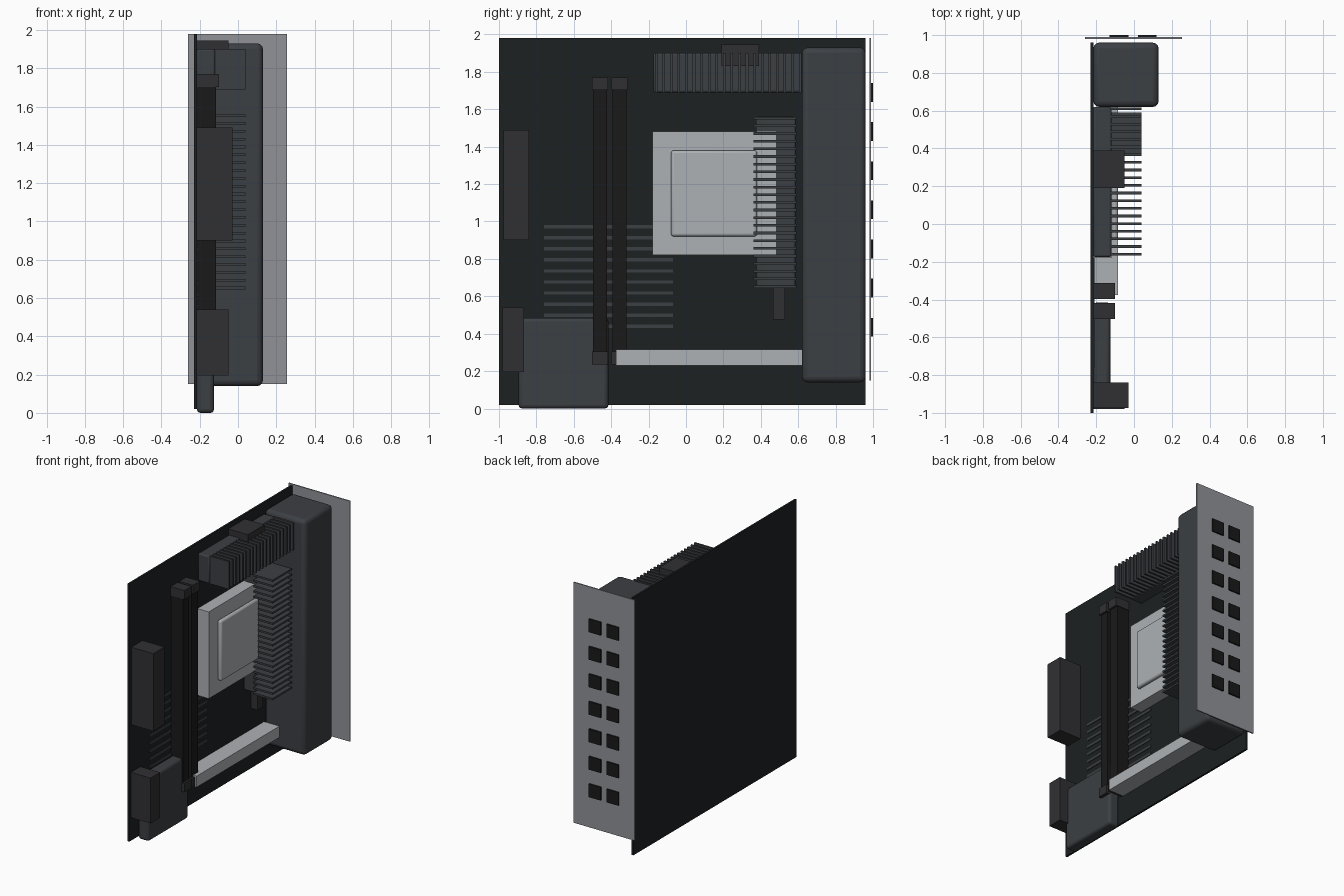
import bpy, bmesh
from mathutils import Vector

if "Cube" in bpy.data.objects:
    bpy.data.objects.remove(bpy.data.objects["Cube"])


def material(name, r, g, b):
    m = bpy.data.materials.new(name)
    m.diffuse_color = (r, g, b, 1)
    m.use_nodes = True
    m.node_tree.nodes["Principled BSDF"].inputs["Base Color"].default_value = m.diffuse_color
    return m


PCB = material("board_black", 0.012, 0.015, 0.016)
BLACK = material("plastic_black", 0.01, 0.01, 0.01)
PLASTIC = material("plastic_dark", 0.03, 0.03, 0.033)
METAL = material("metal_dark", 0.045, 0.05, 0.057)
TRACE = material("trace_grey", 0.045, 0.05, 0.055)
SILVER = material("silver", 0.42, 0.44, 0.46)
STEEL = material("steel", 0.28, 0.29, 0.31)
FACE = -0.215  # component side of the board


def boxes(name, ranges, mat, bevel=0.0, segments=3):
    """One object made of boxes given as (x0, x1, y0, y1, z0, z1)."""
    bm = bmesh.new()
    for x0, x1, y0, y1, z0, z1 in ranges:
        lo, hi = Vector((x0, y0, z0)), Vector((x1, y1, z1))
        verts = bmesh.ops.create_cube(bm, size=1)["verts"]
        for v in verts:
            v.co = (lo + hi) / 2 + v.co * (hi - lo)
    me = bpy.data.meshes.new(name)
    bm.to_mesh(me)
    bm.free()
    me.materials.append(mat)
    ob = bpy.data.objects.new(name, me)
    bpy.context.collection.objects.link(ob)
    if bevel:
        mod = ob.modifiers.new("bevel", "BEVEL")
        mod.width, mod.segments = bevel, segments
        bpy.context.view_layer.objects.active = ob
        ob.select_set(True)
        bpy.ops.object.shade_smooth_by_angle()
        ob.select_set(False)
    return ob


def spaced(a, b, n):
    return [a + (b - a) * i / (n - 1) for i in range(n)]


# circuit board and its printed traces
boxes("circuit_board", [(-0.23, FACE, -1, 0.96, 0.02, 1.98)], PCB)
boxes("board_traces", [(FACE, -0.21, -0.76, -0.07, z - 0.009, z + 0.009)
                       for z in spaced(0.44, 0.972, 10)], TRACE)

# rear port cover, plate and port openings
boxes("port_cover", [(FACE, 0.13, 0.62, 0.96, 0.14, 1.93)], METAL, 0.03)
boxes("port_plate", [(-0.26, 0.255, 0.98, 0.989, 0.15, 1.98)], STEEL)
boxes("port_openings", [(x, x + 0.1, 0.989, 1.0, z - 0.05, z + 0.05)
                        for x in (-0.13, 0.02) for z in spaced(0.435, 1.69, 7)], BLACK)

# processor socket and lid
boxes("processor_socket", [(FACE, -0.12, -0.18, 0.48, 0.82, 1.48)], SILVER)
boxes("processor_lid", [(-0.12, -0.085, -0.08, 0.38, 0.92, 1.38)], SILVER, 0.015)

# finned heatsinks
boxes("top_heatsink_base", [(FACE, -0.12, -0.175, 0.62, 1.69, 1.9)], METAL, 0.01, 2)
boxes("top_heatsink_fins", [(-0.125, 0.04, y - 0.007, y + 0.007, 1.69, 1.9)
                            for y in spaced(-0.16, 0.61, 20)], METAL)
boxes("side_heatsink_base", [(FACE, -0.12, 0.375, 0.585, 0.65, 1.56)], METAL, 0.01, 2)
boxes("side_heatsink_fins", [(-0.125, 0.04, 0.36, 0.59, z - 0.007, z + 0.007)
                             for z in spaced(0.652, 1.552, 23)], METAL)

# chipset cover
boxes("chipset_cover", [(FACE, -0.125, -0.895, -0.415, 0, 0.485)], METAL, 0.02)

# memory slots with end latches
for i, y in enumerate((-0.46, -0.355)):
    boxes(f"memory_slot_{i + 1}", [(FACE, -0.115, y - 0.037, y + 0.037, 0.3, 1.71)], BLACK)
    boxes(f"memory_latches_{i + 1}", [(FACE, -0.1, y - 0.042, y + 0.042, z, z + 0.068)
                                      for z in (0.236, 1.703)], PLASTIC)

# expansion slot
boxes("expansion_slot", [(FACE, -0.085, -0.375, 0.62, 0.23, 0.315)], SILVER)

# power and signal connectors
boxes("main_power_connector", [(FACE, -0.03, -0.975, -0.84, 0.9, 1.49)], PLASTIC)
boxes("drive_connector", [(FACE, -0.05, -0.98, -0.865, 0.195, 0.54)], PLASTIC)
boxes("processor_power_connector", [(FACE, -0.05, 0.19, 0.39, 1.83, 1.945)], PLASTIC)
boxes("fan_header", [(FACE, -0.16, 0.465, 0.53, 0.475, 0.66)], PLASTIC)
